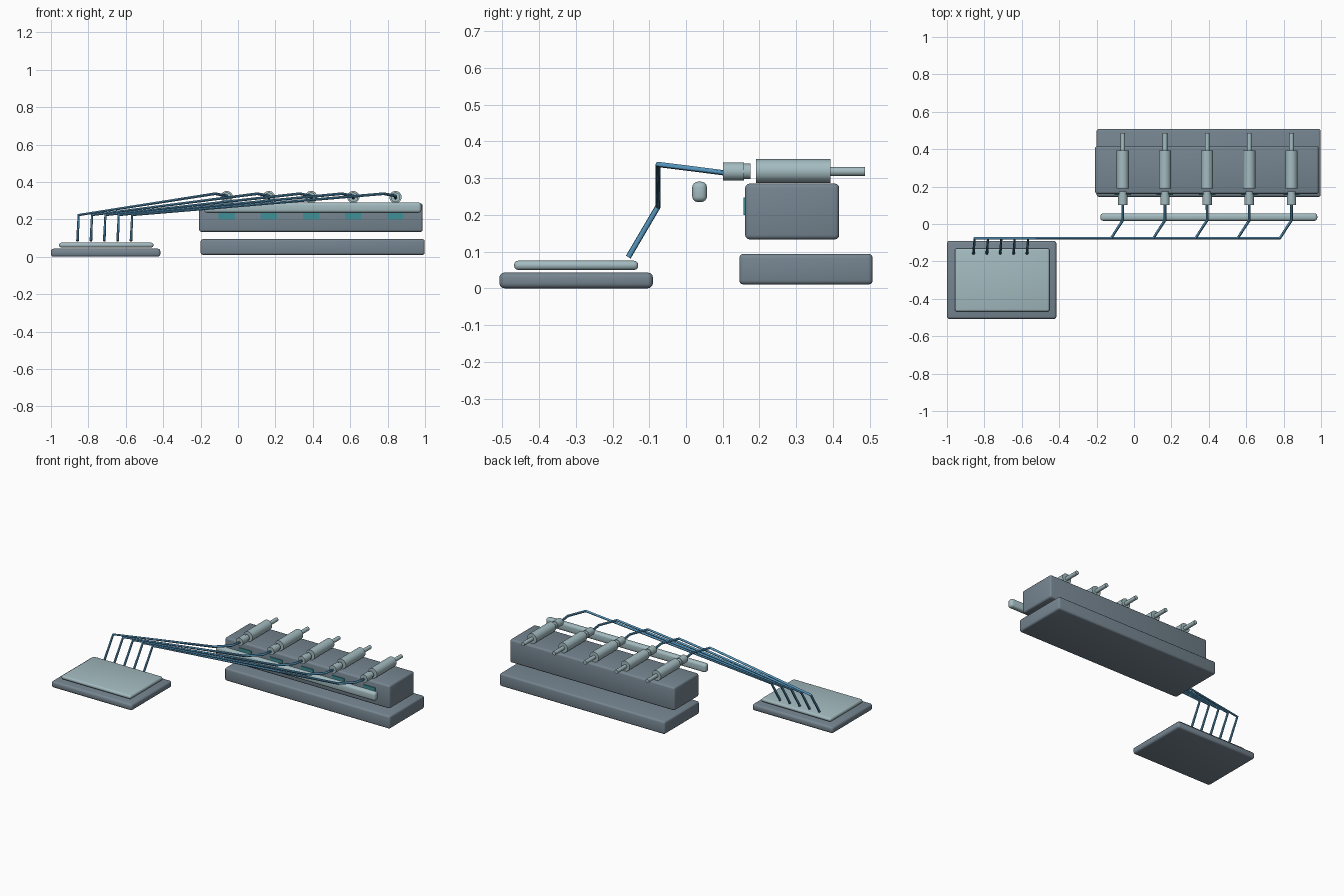
import bpy, math
from mathutils import Vector

if "Cube" in bpy.data.objects:
    bpy.data.objects.remove(bpy.data.objects["Cube"])


def material(name, rgb):
    m = bpy.data.materials.new(name)
    m.diffuse_color = (*rgb, 1)
    m.use_nodes = True
    m.node_tree.nodes["Principled BSDF"].inputs["Base Color"].default_value = m.diffuse_color
    return m


SLATE = material("slate_grey", (0.18, 0.235, 0.28))
PALE = material("pale_blue_grey", (0.37, 0.50, 0.53))
BLUE = material("tube_blue", (0.09, 0.30, 0.50))
TEAL = material("display_teal", (0.05, 0.28, 0.31))


def finish(ob, name, mat):
    ob.name = name
    ob.data.materials.append(mat)
    bpy.ops.object.shade_smooth_by_angle(angle=math.radians(35))
    return ob


def box(name, lo, hi, mat, bevel=0.0, segments=3):
    lo, hi = Vector(lo), Vector(hi)
    bpy.ops.mesh.primitive_cube_add(size=1, location=(lo + hi) / 2)
    ob = bpy.context.object
    ob.scale = hi - lo
    bpy.ops.object.transform_apply(location=False, rotation=False, scale=True)
    if bevel:
        b = ob.modifiers.new("rounded_edges", 'BEVEL')
        b.width, b.segments = bevel, segments
        bpy.ops.object.modifier_apply(modifier=b.name)
    return finish(ob, name, mat)


def rod(name, x, y0, y1, z, r, mat):
    bpy.ops.mesh.primitive_cylinder_add(vertices=32, radius=r, depth=y1 - y0,
                                        location=(x, (y0 + y1) / 2, z),
                                        rotation=(math.pi / 2, 0, 0))
    return finish(bpy.context.object, name, mat)


def tube(name, points, r, mat):
    cu = bpy.data.curves.new(name, 'CURVE')
    cu.dimensions = '3D'
    cu.bevel_depth, cu.bevel_resolution, cu.use_fill_caps = r, 3, True
    sp = cu.splines.new('POLY')
    sp.points.add(len(points) - 1)
    for p, co in zip(sp.points, points):
        p.co = (*co, 1)
    ob = bpy.data.objects.new(name, cu)
    bpy.context.collection.objects.link(ob)
    bpy.ops.object.select_all(action='DESELECT')
    ob.select_set(True)
    bpy.context.view_layer.objects.active = ob
    bpy.ops.object.convert(target='MESH')
    return finish(bpy.context.object, name, mat)


# Pump bank: base slab, main housing and the rail in front
box("pump_base", (-0.2, 0.145, 0.01), (0.998, 0.508, 0.094), SLATE, 0.012)
box("pump_housing", (-0.208, 0.161, 0.133), (0.987, 0.417, 0.285), SLATE, 0.012)
box("front_rail", (-0.18, 0.017, 0.235), (0.98, 0.057, 0.29), PALE, 0.015, 4)

# Collection tray and its raised plate
box("tray", (-1.0, -0.508, 0.0), (-0.415, -0.09, 0.043), SLATE, 0.014)
box("tray_plate", (-0.957, -0.468, 0.05), (-0.452, -0.13, 0.075), PALE, 0.011)

# Five channels: display, syringe and delivery tube
for i in range(5):
    x = -0.06 + 0.2255 * i
    tip = -0.852 + 0.0715 * i
    z = 0.318
    box(f"display_{i+1}", (x - 0.044, 0.156, 0.2), (x + 0.044, 0.1645, 0.247), TEAL)
    rod(f"syringe_barrel_{i+1}", x, 0.19, 0.393, z + 0.001, 0.0325, PALE)
    rod(f"plunger_{i+1}", x, 0.39, 0.487, z, 0.0125, PALE)
    rod(f"nozzle_{i+1}", x, 0.101, 0.158, z, 0.025, PALE)
    rod(f"nozzle_collar_{i+1}", x, 0.156, 0.175, z, 0.021, PALE)
    tube(f"delivery_tube_{i+1}",
         [(x, 0.105, 0.314), (x, 0.02, 0.325), (x - 0.062, -0.076, 0.337),
          (tip, -0.076, 0.223), (tip - 0.006, -0.157, 0.085)], 0.0075, BLUE)
